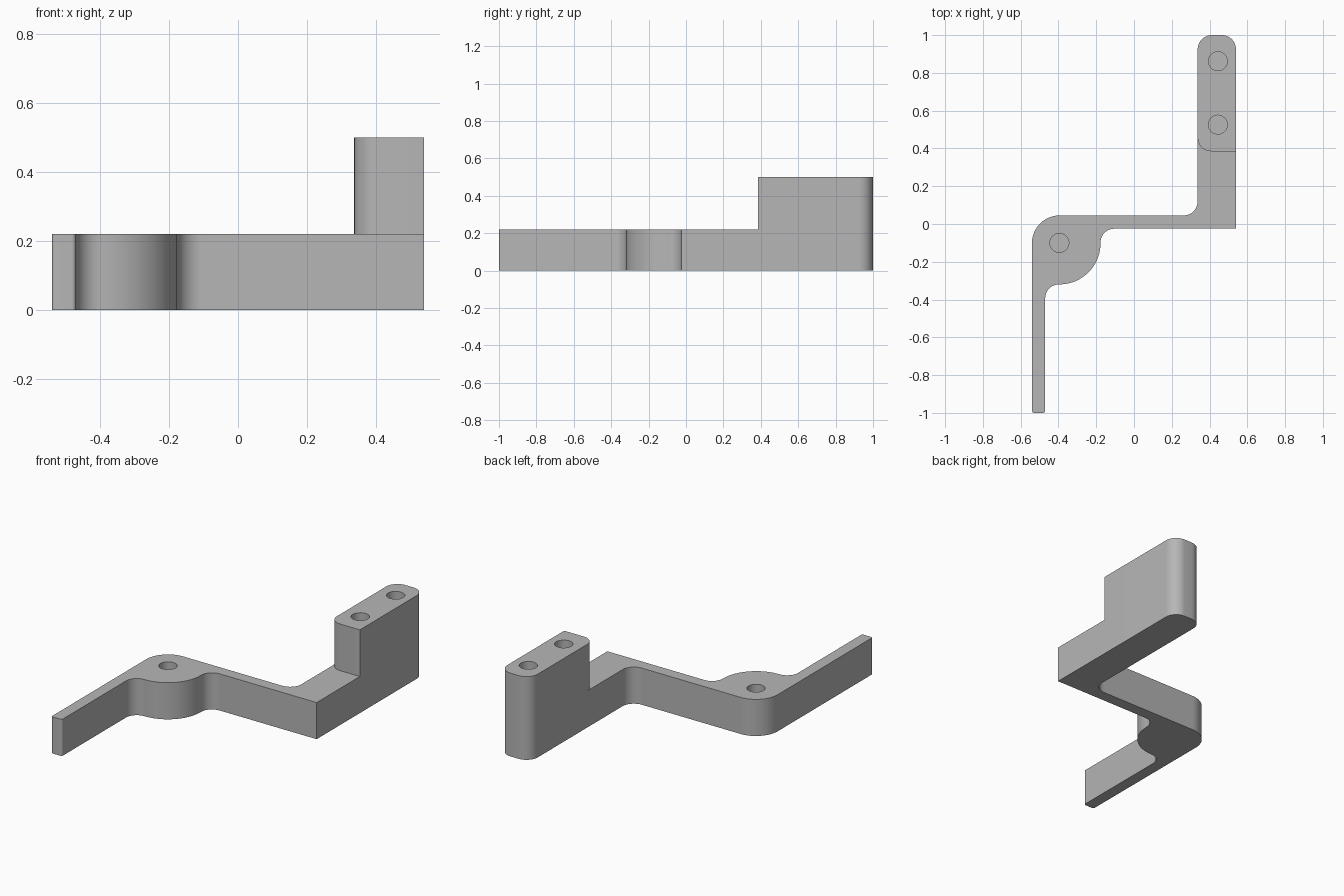
import bpy
import bmesh
import math
from mathutils import Vector

cube = bpy.data.objects.get("Cube")
if cube:
    bpy.data.objects.remove(cube, do_unlink=True)

ARM_TOP, BLOCK_TOP = 0.22, 0.50
LEFT, RIGHT = 0.337, 0.54        # sides of the raised block
FRONT, BACK = 0.385, 1.0
FILLET = 0.072
HOLE_RADIUS, HOLE_DEPTH = 0.05, 0.15

grey = bpy.data.materials.new("plain grey")
grey.use_nodes = True
grey.diffuse_color = (0.47, 0.47, 0.47, 1)
grey.node_tree.nodes["Principled BSDF"].inputs["Base Color"].default_value = grey.diffuse_color


def rounded_path(corners, steps=12):
    """Open path of (x, y, radius) corners with right-angle rounding."""
    pts = []
    for i, (x, y, r) in enumerate(corners):
        c = Vector((x, y))
        if r == 0:
            pts.append(c)
            continue
        d1 = (Vector(corners[i - 1][:2]) - c).normalized()
        d2 = (Vector(corners[i + 1][:2]) - c).normalized()
        centre = c + r * (d1 + d2)
        for k in range(steps + 1):
            t = math.pi / 2 * k / steps
            pts.append(centre - r * (d2 * math.cos(t) + d1 * math.sin(t)))
    return pts


# Outline of the low arm, anticlockwise from block front-left to front-right
seam = FRONT + FILLET
low = rounded_path([
    (LEFT, seam, 0), (LEFT, 0.045, 0.075), (-0.54, 0.045, 0.145),
    (-0.54, -1, 0.012), (-0.47, -1, 0.012), (-0.47, -0.32, FILLET),
    (-0.177, -0.32, 0.218), (-0.177, -0.025, FILLET),
    (RIGHT, -0.025, 0), (RIGHT, FRONT, 0)])
# Back and front outlines of the raised block
back = rounded_path([(RIGHT, FRONT, 0), (RIGHT, BACK, 0.075),
                     (LEFT, BACK, 0.075), (LEFT, seam, 0)])
front = rounded_path([(LEFT, BACK, 0), (LEFT, FRONT, FILLET), (RIGHT, FRONT, 0)])[2:-1]

# Bracket body as one closed shell
bm = bmesh.new()


def cap(pts, z):
    bm.faces.new([bm.verts.new((p.x, p.y, z)) for p in pts])


def walls(pts, z0, z1):
    for a, b in zip(pts, pts[1:] + pts[:1]):
        bm.faces.new([bm.verts.new((p.x, p.y, z))
                      for p, z in ((a, z0), (b, z0), (b, z1), (a, z1))])


outline = low + back[1:-1]
block = back + front
cap(outline[::-1], 0)
walls(outline, 0, ARM_TOP)
cap(low + front[::-1], ARM_TOP)
walls(block, ARM_TOP, BLOCK_TOP)
cap(block, BLOCK_TOP)
bmesh.ops.remove_doubles(bm, verts=bm.verts, dist=0.0001)
bmesh.ops.recalc_face_normals(bm, faces=bm.faces)
mesh = bpy.data.meshes.new("bracket_body")
bm.to_mesh(mesh)
bm.free()
mesh.materials.append(grey)
body = bpy.data.objects.new("bracket_body", mesh)
bpy.context.collection.objects.link(body)

# Blind screw holes
for x, y, top in ((-0.395, -0.10, ARM_TOP), (0.444, 0.526, BLOCK_TOP), (0.444, 0.862, BLOCK_TOP)):
    bpy.ops.mesh.primitive_cylinder_add(vertices=48, radius=HOLE_RADIUS, depth=2 * HOLE_DEPTH,
                                        location=(x, y, top))
    cutter = bpy.context.object
    cutter.name = "hole_cutter"
    cutter.hide_render = True
    cutter.data.materials.append(grey)
    bpy.ops.object.select_all(action='DESELECT')
    body.select_set(True)
    bpy.context.view_layer.objects.active = body
    cut = body.modifiers.new("screw_hole", 'BOOLEAN')
    cut.operation = 'DIFFERENCE'
    cut.solver = 'EXACT'
    cut.object = cutter
    bpy.ops.object.modifier_apply(modifier=cut.name)
    bpy.data.objects.remove(cutter, do_unlink=True)

bpy.ops.object.shade_smooth_by_angle(angle=math.radians(30))
